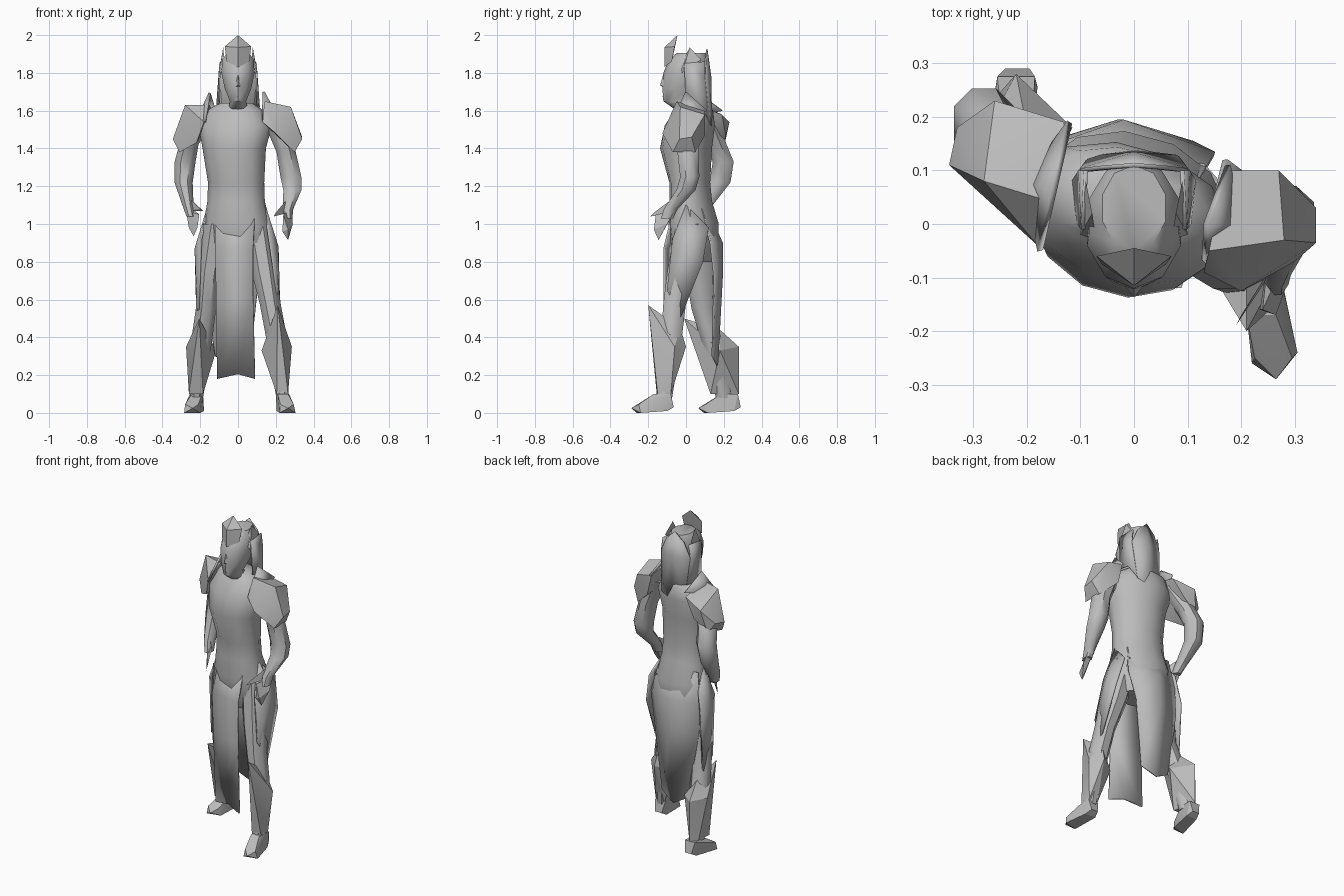
import bpy, bmesh, math
from mathutils import Vector, Matrix

GREY = bpy.data.materials.new("plain grey")
GREY.diffuse_color = (0.5, 0.5, 0.5, 1)


def finish(name, bm, angle=35):
    bmesh.ops.recalc_face_normals(bm, faces=bm.faces)
    me = bpy.data.meshes.new(name)
    bm.to_mesh(me)
    bm.free()
    me.materials.append(GREY)
    me.shade_smooth()
    me.set_sharp_from_angle(angle=math.radians(angle))
    ob = bpy.data.objects.new(name, me)
    bpy.context.collection.objects.link(ob)
    return ob


def loft(name, rings, sides=8, yaw=0, angle=45):
    """Skin through level rings (x, y, z, rx, ry)."""
    bm = bmesh.new()
    rot = Matrix.Rotation(math.radians(yaw), 3, 'Z')
    loops = []
    for x, y, z, rx, ry in rings:
        loop = []
        for i in range(sides):
            a = 2 * math.pi * (i + 0.5) / sides
            loop.append(bm.verts.new(Vector((x, y, z)) + rot @ Vector((rx * math.cos(a), ry * math.sin(a), 0))))
        loops.append(loop)
    for a, b in zip(loops, loops[1:]):
        for i in range(sides):
            j = (i + 1) % sides
            bm.faces.new((a[i], a[j], b[j], b[i]))
    bm.faces.new(loops[0])
    bm.faces.new(loops[-1])
    return finish(name, bm, angle)


def hull(name, pts):
    """Faceted armour piece around a few corner points."""
    bm = bmesh.new()
    for p in pts:
        bm.verts.new(p)
    res = bmesh.ops.convex_hull(bm, input=bm.verts)
    inner = [g for g in res["geom_interior"] if isinstance(g, bmesh.types.BMVert)]
    bmesh.ops.delete(bm, geom=inner, context='VERTS')
    return finish(name, bm, 25)


def plate(name, pts, faces, thick=0.008):
    """Thin sheet with the given faces."""
    bm = bmesh.new()
    vs = [bm.verts.new(p) for p in pts]
    for f in faces:
        bm.faces.new([vs[i] for i in f])
    ob = finish(name, bm)
    mod = ob.modifiers.new("thickness", 'SOLIDIFY')
    mod.thickness = thick
    mod.offset = 0
    return ob


# Torso, twisted so its right-hand side leads
loft("torso", [
    (0, .05, .8, .13, .09), (0, .045, .9, .18, .122), (-.005, .04, 1.0, .182, .13),
    (-.01, .025, 1.12, .155, .11), (-.01, .02, 1.22, .152, .105), (-.02, .0, 1.4, .17, .135),
    (-.015, .02, 1.52, .2, .128), (-.015, .04, 1.6, .155, .1), (-.01, .035, 1.64, .09, .07)],
    12, -15)

# Head
loft("head", [
    (0, .04, 1.58, .06, .06), (0, -.045, 1.65, .045, .075), (0, -.02, 1.72, .075, .105),
    (0, -.005, 1.8, .092, .115), (0, .015, 1.87, .088, .105), (0, .03, 1.905, .062, .08)], 10)
hull("nose", [(0, -.137, 1.735), (.03, -.1, 1.72), (-.03, -.1, 1.72), (0, -.115, 1.81), (0, -.1, 1.71)])
hull("lips", [(0, -.125, 1.675), (.03, -.09, 1.68), (-.03, -.09, 1.68), (0, -.11, 1.655), (0, -.11, 1.7)])
hull("brow_crest", [(0, -.045, 2.0), (.07, -.06, 1.94), (-.07, -.06, 1.94),
                    (0, -.115, 1.935), (0, -.115, 1.83), (.06, -.075, 1.86), (-.06, -.075, 1.86)])

# Hood: side flaps, ear points and a shield-shaped back
for s, tag in ((1, "right"), (-1, "left")):
    plate("hood_side_" + tag, [(s * .09, .1, 1.86), (s * .095, -.01, 1.85), (s * .103, -.0, 1.64),
                               (s * .112, .08, 1.62), (s * .08, .125, 1.54), (s * .1, .1, 1.78)],
          [(0, 1, 2, 3, 5), (5, 3, 4)])
    hull("ear_fin_" + tag, [(s * .078, .02, 1.935), (s * .07, -.03, 1.84), (s * .1, -.02, 1.8),
                            (s * .09, .08, 1.87)])
plate("hood_back", [(0, .11, 1.925), (.06, .105, 1.87), (.1, .1, 1.78), (.08, .125, 1.54), (0, .135, 1.5),
                    (-.08, .125, 1.54), (-.1, .1, 1.78), (-.06, .105, 1.87), (0, .13, 1.78)],
      [(0, 1, 2, 8), (8, 2, 3, 4), (8, 4, 5, 6), (0, 8, 6, 7)])

# Shoulder pads and their inner collar fins
hull("shoulder_pad_right", [(.14, -.05, 1.65), (.17, .1, 1.6), (.27, .1, 1.58), (.28, -.03, 1.62),
                            (.34, .03, 1.46), (.34, -.035, 1.45), (.3, -.07, 1.38), (.3, .05, 1.38),
                            (.13, -.09, 1.54), (.2, -.125, 1.48), (.2, .1, 1.47)])
hull("shoulder_pad_left", [(-.15, .04, 1.63), (-.13, .19, 1.58), (-.26, .23, 1.54), (-.28, .08, 1.63),
                           (-.33, .18, 1.46), (-.345, .11, 1.45), (-.31, .08, 1.38), (-.29, .2, 1.4),
                           (-.18, -.04, 1.54), (-.22, .0, 1.43), (-.2, .21, 1.47)])
plate("collar_fin_right", [(.135, .0, 1.7), (.175, .11, 1.6), (.2, .0, 1.58), (.13, -.07, 1.55)],
      [(0, 1, 2), (0, 2, 3)], .012)
plate("collar_fin_left", [(-.15, .06, 1.695), (-.12, .19, 1.6), (-.2, .08, 1.58), (-.175, -.05, 1.54)],
      [(0, 1, 2), (0, 2, 3)], .012)

# Arms and hands
loft("arm_right", [
    (.2, .0, 1.54, .07, .07), (.255, .01, 1.38, .055, .06), (.28, .02, 1.25, .06, .055),
    (.288, .0, 1.18, .052, .055), (.265, -.08, 1.08, .03, .04), (.265, -.1, 1.03, .025, .035)])
hull("hand_right", [(.25, -.06, 1.07), (.285, -.06, 1.07), (.24, -.16, 1.05), (.235, -.16, .96),
                    (.265, -.145, .915), (.29, -.1, 1.0), (.265, -.17, .97)])
hull("gauntlet_fin_right", [(.19, -.19, 1.04), (.2, -.17, 1.06), (.25, -.09, 1.12), (.27, -.07, 1.06)])
loft("arm_left", [
    (-.2, .1, 1.56, .07, .07), (-.26, .16, 1.42, .055, .06), (-.28, .197, 1.33, .06, .06),
    (-.288, .18, 1.22, .052, .06), (-.265, .1, 1.1, .032, .045), (-.25, .07, 1.04, .025, .035)])
hull("hand_left", [(-.275, .09, 1.07), (-.24, .09, 1.08), (-.205, .02, 1.05), (-.215, .0, .98),
                   (-.235, .02, .935), (-.26, .06, .98)])
hull("gauntlet_fin_left", [(-.185, .0, 1.07), (-.2, .01, 1.08), (-.25, .09, 1.13), (-.26, .1, 1.07)])

# Legs, greaves and feet
loft("leg_right", [
    (.1, .03, 1.0, .08, .09), (.14, -.02, .75, .075, .085), (.17, -.06, .58, .06, .065),
    (.2, -.075, .42, .06, .06), (.235, -.115, .08, .035, .045)])
loft("leg_left", [
    (-.11, .05, 1.0, .08, .09), (-.15, .07, .75, .07, .08), (-.17, .085, .55, .058, .06),
    (-.19, .13, .4, .06, .06), (-.22, .2, .08, .038, .045)])
hull("greave_right", [(.21, -.2, .57), (.285, -.06, .35), (.22, .0, .35), (.125, -.06, .33),
                      (.205, -.155, .1), (.265, -.15, .1), (.265, -.08, .1), (.205, -.08, .1),
                      (.21, -.03, .45)])
hull("greave_left", [(-.205, -.01, .5), (-.275, .18, .35), (-.22, .28, .35), (-.22, .28, .1),
                     (-.115, .18, .33), (-.26, .14, .1), (-.185, .13, .1), (-.255, .24, .1),
                     (-.2, .18, .44)])
for tag, ax, ay, tx in (("right", .235, -.13, .265), ("left", -.22, .225, -.24)):
    hull("foot_" + tag, [(ax - .035, ay + .05, .1), (ax + .035, ay + .05, .1),
                         (ax - .025, ay - .04, .1), (ax + .03, ay - .04, .1),
                         (ax - .02, ay + .065, .03), (ax + .025, ay + .065, .03),
                         (ax - .03, ay + .03, .01), (ax + .04, ay + .03, .01),
                         (tx - .04, ay - .12, .045), (tx + .03, ay - .12, .045),
                         (tx - .045, ay - .13, .0), (tx + .04, ay - .11, .0), (tx, ay - .16, .025)])

# Front and back cloth panels, tucked into the waist
plate("front_panel", [(-.12, -.01, 1.06), (.09, -.07, 1.06), (-.12, -.08, .87), (.08, -.115, .87),
                      (-.115, -.075, .6), (.08, -.115, .62), (-.11, -.06, .18), (0, -.09, .205), (.09, -.115, .18)],
      [(0, 1, 3, 2), (2, 3, 5, 4), (4, 5, 8, 7, 6)], .01)
plate("back_panel", [(-.16, .11, 1.08), (-.02, .11, 1.08), (.12, .08, 1.08),
                     (-.19, .13, .9), (-.02, .19, .9), (.15, .13, .9),
                     (-.19, .14, .72), (-.03, .19, .72), (.11, .15, .72),
                     (-.12, .15, .3), (-.03, .165, .25), (.065, .14, .3)],
      [(0, 1, 4, 3), (1, 2, 5, 4), (3, 4, 7, 6), (4, 5, 8, 7), (6, 7, 10, 9), (7, 8, 11, 10)], .01)

# Hanging thigh guards
plate("thigh_guard_right", [(.14, .0, 1.1), (.17, .12, .98), (.21, .09, .8), (.22, -.03, .5),
                            (.205, -.1, .65), (.165, -.07, .92), (.21, .01, .88)],
      [(0, 1, 6), (1, 2, 6), (2, 3, 6), (3, 4, 6), (4, 5, 6), (5, 0, 6)], .01)
plate("thigh_guard_left", [(-.155, .05, 1.1), (-.185, .14, .98), (-.215, .16, .8), (-.215, .14, .48),
                           (-.21, .04, .55), (-.195, .0, .92), (-.225, .08, .87)],
      [(0, 1, 6), (1, 2, 6), (2, 3, 6), (3, 4, 6), (4, 5, 6), (5, 0, 6)], .01)
